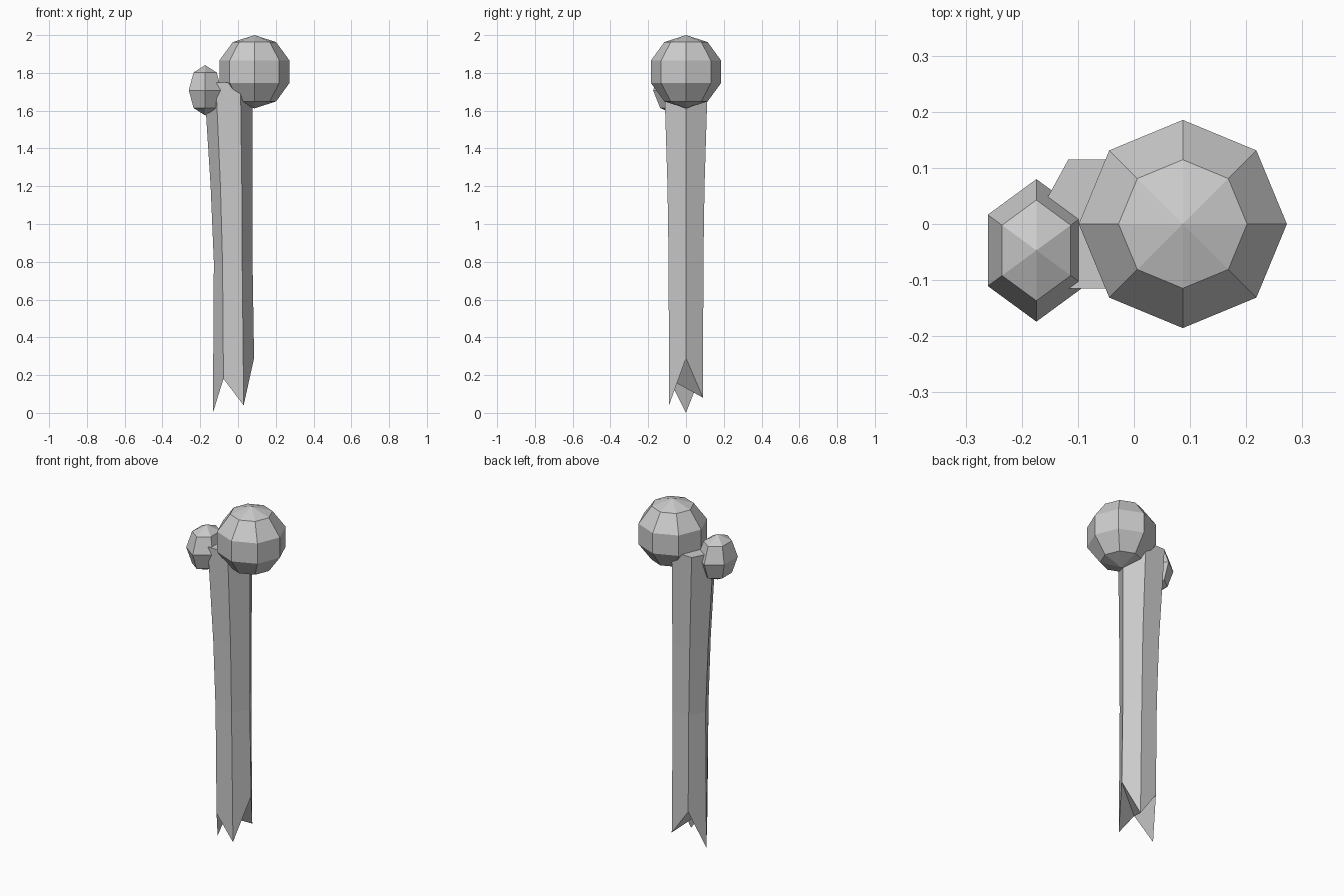
import bpy, bmesh
from mathutils import Vector

if "Cube" in bpy.data.objects:
    bpy.data.objects.remove(bpy.data.objects["Cube"])

bone = bpy.data.materials.new("bone_grey")
bone.diffuse_color = (0.6, 0.6, 0.6, 1)
bone.use_nodes = True
bone.node_tree.nodes["Principled BSDF"].inputs["Base Color"].default_value = bone.diffuse_color


def finish(bm, name):
    bmesh.ops.recalc_face_normals(bm, faces=bm.faces[:])
    mesh = bpy.data.meshes.new(name)
    bm.to_mesh(mesh)
    bm.free()
    mesh.materials.append(bone)
    obj = bpy.data.objects.new(name, mesh)
    bpy.context.collection.objects.link(obj)
    return obj


def knob(name, center, scale, segments, rings):
    bm = bmesh.new()
    bmesh.ops.create_uvsphere(bm, u_segments=segments, v_segments=rings, radius=1)
    bmesh.ops.scale(bm, vec=scale, verts=bm.verts)
    bmesh.ops.translate(bm, vec=center, verts=bm.verts)
    finish(bm, name)


# Six-sided shaft: right, inner right, inner left, left x, half depth, height
sections = [
    (0.085, 0.03, -0.077, -0.133, 0.09, None),
    (0.077, 0.022, -0.082, -0.128, 0.092, 0.8),
    (0.077, 0.020, -0.093, -0.145, 0.098, 1.2),
    (0.077, 0.013, -0.117, -0.180, 0.115, 1.75),
]
# Splintered lower end, one height per corner
splinters = [0.29, 0.08, 0.23, 0.0, 0.18, 0.04]

bm = bmesh.new()
loops = []
for right, in_right, in_left, left, depth, height in sections:
    corners = [(right, 0), (in_right, depth), (in_left, depth),
               (left, 0), (in_left, -depth), (in_right, -depth)]
    loops.append([bm.verts.new(Vector((x, y, splinters[i] if height is None else height)))
                  for i, (x, y) in enumerate(corners)])
for low, high in zip(loops, loops[1:]):
    for i in range(6):
        j = (i + 1) % 6
        bm.faces.new((low[i], low[j], high[j], high[i]))
bm.faces.new(loops[-1])
# Jagged break surface
for tri in ((0, 1, 4), (0, 4, 5), (1, 2, 4), (2, 3, 4)):
    bm.faces.new([loops[0][i] for i in tri])
finish(bm, "shaft")

# Rounded joint ends
knob("large_knob", (0.087, 0, 1.806), (0.195, 0.195, 0.194), 8, 5)
knob("small_knob", (-0.174, -0.047, 1.708), (0.1, 0.127, 0.133), 6, 4)
